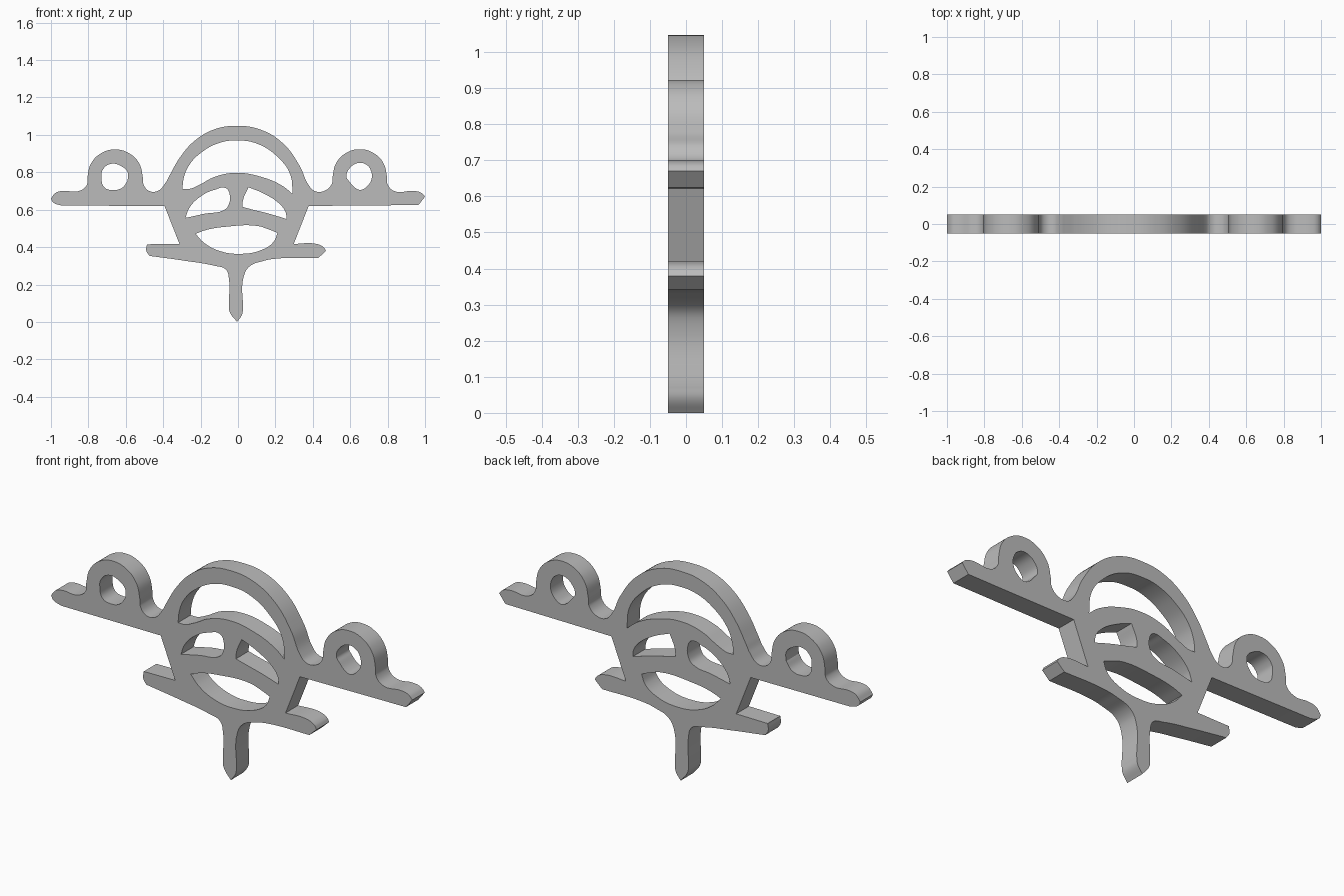
import bpy
import bmesh
from math import cos, sin, radians

if "Cube" in bpy.data.objects:
    bpy.data.objects.remove(bpy.data.objects["Cube"], do_unlink=True)

HALF_DEPTH = 0.05
C = "corner"  # marks a sharp point; unmarked points are smooth


def ring_top(cx, cz, radius):
    """Upper arc of an ear ring, running left to right."""
    return [(cx - radius * cos(radians(a)), cz + radius * sin(radians(a)))
            for a in range(0, 181, 30)]


def add_loop(curve, points):
    """Add one closed outline; loops inside another become holes."""
    spline = curve.splines.new("BEZIER")
    spline.bezier_points.add(len(points) - 1)
    spline.use_cyclic_u = True
    spline.resolution_u = 8
    for bp, point in zip(spline.bezier_points, points):
        bp.co = (point[0], point[1], 0)
        kind = "VECTOR" if C in point else "AUTO"
        bp.handle_left_type = bp.handle_right_type = kind


# Outer outline, clockwise from the left tip
left_arm = [(-1, .66, C), (-.975, .69), (-.94, .7), (-.85, .7), (-.81, .73)]
left_ring = ring_top(-.657, .774, .148)
dome = [(-.505, .735), (-.475, .7), (-.43, .7), (-.39, .74), (-.365, .785),
        (-.31, .88), (-.23, .97), (-.125, 1.03), (-.01, 1.048), (.115, 1.03),
        (.238, .957), (.33, .834), (.377, .733), (.41, .7), (.46, .7),
        (.5, .735)]
right_ring = ring_top(.651, .778, .145)
right_arm = [(.8, .735), (.835, .7), (.945, .7), (.98, .69), (1, .67, C),
             (.965, .625, C), (.378, .62, C)]
right_foot = [(.298, .417, C), (.42, .417), (.457, .4), (.47, .38, C),
              (.43, .342, C), (.2, .338), (.14, .327), (.06, .295)]
stem = [(.03, .24), (.027, .075, C), (.022, .04), (-.005, 0, C),
        (-.045, .055), (-.048, .1), (-.048, .225), (-.065, .28)]
left_foot = [(-.125, .3), (-.285, .327), (-.473, .353, C), (-.49, .38),
             (-.487, .415, C), (-.313, .417, C), (-.393, .62, C),
             (-.945, .622, C), (-.99, .64)]
outline = (left_arm + left_ring + dome + right_ring + right_arm
           + right_foot + stem + left_foot)

# Openings
left_ring_hole = [(-.68, .845), (-.725, .81), (-.73, .77), (-.715, .72),
                  (-.67, .705), (-.62, .717), (-.59, .755, C), (-.59, .8),
                  (-.62, .83)]
right_ring_hole = [(.645, .85), (.596, .82), (.58, .775), (.596, .75),
                   (.63, .715), (.655, .706), (.687, .722), (.714, .765),
                   (.71, .81), (.687, .84)]
crescent = [(-.297, .71, C), (-.29, .77), (-.26, .84), (-.19, .91),
            (-.1, .957), (-.01, .97), (.104, .952), (.222, .872),
            (.28, .786), (.292, .684, C), (.238, .727), (.126, .775),
            (-.01, .797), (-.126, .775), (-.206, .733), (-.26, .711)]
left_eye = [(-.281, .556, C), (-.26, .61), (-.195, .674), (-.126, .706),
            (-.065, .715), (-.045, .684), (-.05, .626), (-.072, .6),
            (-.18, .578)]
right_eye = [(.056, .72, C), (.142, .684), (.222, .631), (.254, .588),
             (.26, .55, C), (.168, .578), (.072, .602), (.024, .615, C),
             (.027, .652)]
mouth = [(-.227, .471, C), (-.168, .492), (-.072, .508), (.104, .513),
         (.158, .497), (.211, .476, C), (.19, .428), (.126, .385),
         (.008, .364), (-.1, .38), (-.18, .422)]

# Filled and extruded plate
curve = bpy.data.curves.new("ornament_plate", "CURVE")
curve.dimensions = "2D"
curve.fill_mode = "BOTH"
curve.extrude = HALF_DEPTH
for loop in (outline, left_ring_hole, right_ring_hole, crescent,
             left_eye, right_eye, mouth):
    add_loop(curve, loop)

plate = bpy.data.objects.new("ornament_plate", curve)
bpy.context.collection.objects.link(plate)
plate.rotation_euler.x = radians(90)
bpy.ops.object.select_all(action="DESELECT")
plate.select_set(True)
bpy.context.view_layer.objects.active = plate
bpy.ops.object.convert(target="MESH")
plate = bpy.context.object
bpy.ops.object.transform_apply(location=False, rotation=True, scale=False)

# Weld the caps to the walls
bm = bmesh.new()
bm.from_mesh(plate.data)
bmesh.ops.remove_doubles(bm, verts=bm.verts, dist=0.0005)
bmesh.ops.recalc_face_normals(bm, faces=bm.faces)
bm.to_mesh(plate.data)
bm.free()
bpy.ops.object.shade_smooth_by_angle(angle=radians(30))

# Plain grey finish
grey = bpy.data.materials.new("plain_grey")
grey.use_nodes = True
color = (.5, .5, .5, 1)
grey.diffuse_color = color
grey.node_tree.nodes["Principled BSDF"].inputs["Base Color"].default_value = color
plate.data.materials.clear()
plate.data.materials.append(grey)
